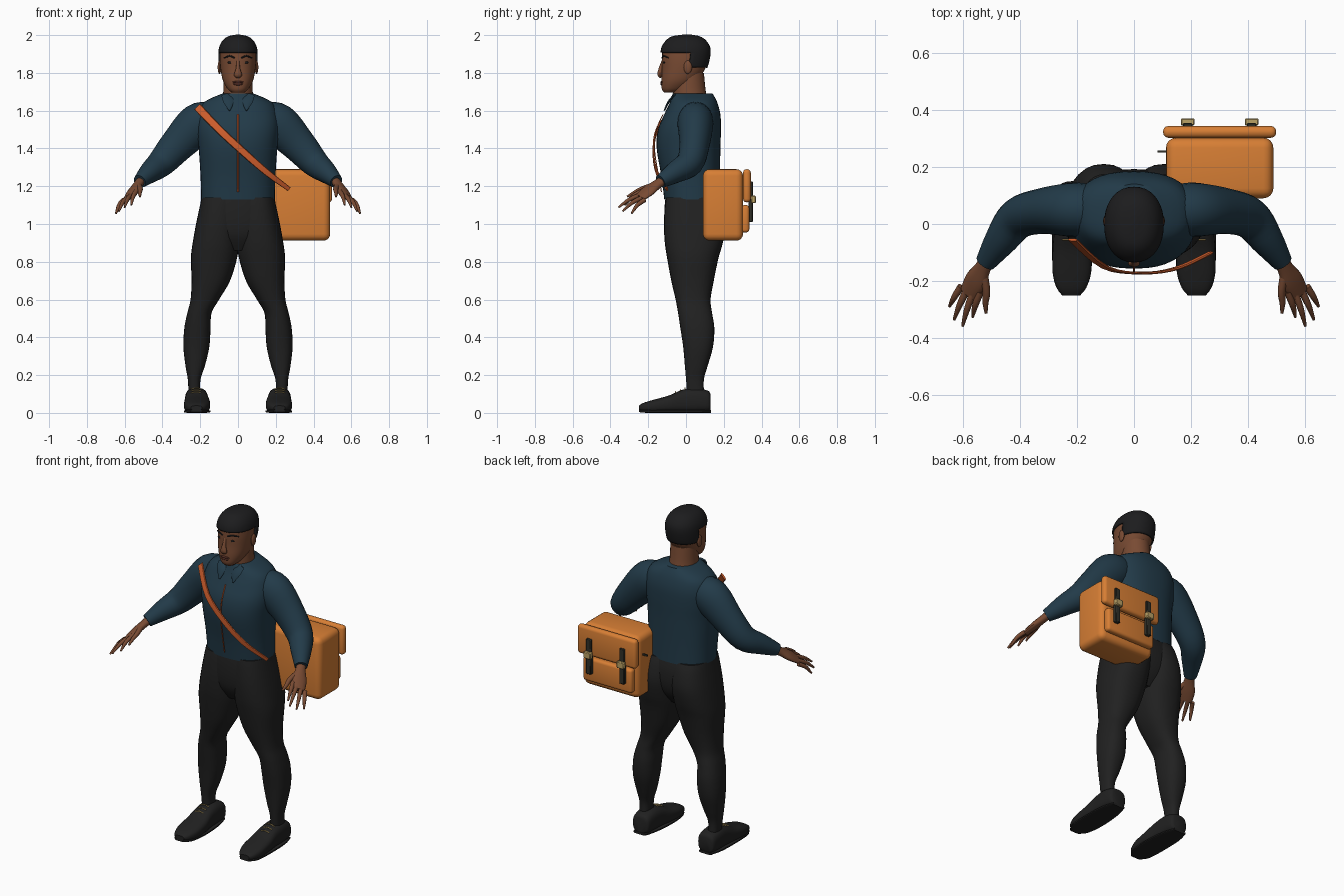
import bpy, bmesh, math
from mathutils import Vector


def colour(name, r, g, b):
    m = bpy.data.materials.new(name)
    m.diffuse_color = (r, g, b, 1)
    return m


SKIN = colour("brown skin", 0.19, 0.07, 0.033)
LIP = colour("dark lip", 0.10, 0.03, 0.02)
HAIR = colour("black hair", 0.012, 0.012, 0.013)
SHIRT = colour("navy cloth", 0.016, 0.043, 0.066)
BLACK = colour("black cloth", 0.015, 0.015, 0.015)
BAG = colour("orange leather", 0.68, 0.21, 0.035)
STRAP = colour("rust strap", 0.62, 0.11, 0.025)
GOLD = colour("brass", 0.5, 0.36, 0.13)
DARK = colour("dark leather", 0.03, 0.03, 0.022)


def finish(name, bm, mat):
    bmesh.ops.recalc_face_normals(bm, faces=bm.faces)
    me = bpy.data.meshes.new(name)
    bm.to_mesh(me)
    bm.free()
    me.materials.append(mat)
    ob = bpy.data.objects.new(name, me)
    bpy.context.collection.objects.link(ob)
    return ob


def spline(rows, steps):
    """Smooth interpolation through rows of numbers."""
    out = []
    for i in range(len(rows) - 1):
        p0, p1, p2 = rows[max(i - 1, 0)], rows[i], rows[i + 1]
        p3 = rows[min(i + 2, len(rows) - 1)]
        for k in range(steps):
            t = k / steps
            out.append([0.5 * (2 * b + (c - a) * t + (2 * a - 5 * b + 4 * c - d) * t * t
                               + (3 * b - a - 3 * c + d) * t ** 3)
                        for a, b, c, d in zip(p0, p1, p2, p3)])
    return out + [list(rows[-1])]


def skin_rings(rings):
    bm = bmesh.new()
    vs = [[bm.verts.new(p) for p in r] for r in rings]
    n = len(vs[0])
    for a, b in zip(vs, vs[1:]):
        for i in range(n):
            bm.faces.new((a[i], a[(i + 1) % n], b[(i + 1) % n], b[i]))
    bm.faces.new(vs[0])
    bm.faces.new(vs[-1])
    return bm


def oval(n, e):
    for i in range(n):
        a = 2 * math.pi * i / n
        c, s = math.cos(a), math.sin(a)
        yield (math.copysign(abs(c) ** (2 / e), c), math.copysign(abs(s) ** (2 / e), s))


def loft(rows, axis="z", side=1, steps=4, n=28, e=2.4):
    """Rows are (position, a0, a1, b0, b1): bounds of each cross-section."""
    rings = []
    for t, a0, a1, b0, b1 in spline(rows, steps):
        ring = []
        for c, s in oval(n, e):
            a = side * ((a0 + a1) / 2 + c * (a1 - a0) / 2)
            b = (b0 + b1) / 2 + s * (b1 - b0) / 2
            ring.append((a, b, t) if axis == "z" else (a, t, b))
        rings.append(ring)
    return skin_rings(rings)


def tube(rows, ref, side=1, steps=4, n=12, e=2.0):
    """Rows are (x, y, z, radius along ref, radius across it)."""
    pts = spline(rows, steps)
    rings = []
    for i, (x, y, z, rv, ru) in enumerate(pts):
        t = (Vector(pts[min(i + 1, len(pts) - 1)][:3]) - Vector(pts[max(i - 1, 0)][:3])).normalized()
        v = Vector(ref)
        v = (v - t * v.dot(t)).normalized()
        u = t.cross(v)
        ps = [Vector((x, y, z)) + v * (c * rv) + u * (s * ru) for c, s in oval(n, e)]
        rings.append([(p.x * side, p.y, p.z) for p in ps])
    return skin_rings(rings)


def box(name, x0, x1, y0, y1, z0, z1, bevel, mat, segs=3):
    bm = bmesh.new()
    bmesh.ops.create_cube(bm, size=1)
    for v in bm.verts:
        v.co = ((x0 + x1) / 2 + v.co.x * (x1 - x0), (y0 + y1) / 2 + v.co.y * (y1 - y0),
                (z0 + z1) / 2 + v.co.z * (z1 - z0))
    if bevel:
        bmesh.ops.bevel(bm, geom=bm.edges[:], offset=bevel, segments=segs, profile=0.5, affect="EDGES")
    return finish(name, bm, mat)


def ball(name, c, r, mat):
    bm = bmesh.new()
    bmesh.ops.create_uvsphere(bm, u_segments=14, v_segments=8, radius=1)
    for v in bm.verts:
        v.co = [c[i] + v.co[i] * r[i] for i in range(3)]
    return finish(name, bm, mat)


# Head and cropped hair grown from the same surface
head_rows = [(1.695, -.03, .03, -.115, -.06), (1.715, -.055, .055, -.128, 0), (1.76, -.08, .08, -.13, .06),
             (1.82, -.092, .092, -.127, .10), (1.88, -.096, .096, -.127, .118), (1.93, -.092, .092, -.122, .12),
             (1.965, -.075, .075, -.10, .10), (1.985, -.048, .048, -.07, .07), (1.993, -.012, .012, -.02, .03)]
finish("head", loft(head_rows, steps=6, n=36, e=2.2), SKIN)
hair = loft(head_rows, steps=6, n=36, e=2.2)
bald = [f for f in hair.faces if not (f.calc_center_median().z > 1.91 or
        (f.calc_center_median().y > 0.02 and f.calc_center_median().z > 1.835))]
bmesh.ops.delete(hair, geom=bald, context="FACES")
mod = finish("hair", hair, HAIR).modifiers.new("thickness", "SOLIDIFY")
mod.thickness, mod.offset = 0.009, 1
finish("neck", loft([(1.64, -.085, .085, -.065, .12), (1.70, -.078, .078, -.07, .105),
                     (1.80, -.075, .075, -.06, .095)], e=2), SKIN)

# Face
finish("nose", tube([(0, -.122, 1.865, .008, .006), (0, -.134, 1.825, .011, .01),
                     (0, -.138, 1.79, .021, .013), (0, -.13, 1.776, .013, .006)], (1, 0, 0)), SKIN)
ball("upper_lip", (0, -.128, 1.751), (.031, .008, .006), LIP)
ball("lower_lip", (0, -.128, 1.741), (.027, .008, .007), LIP)
for s, tag in ((-1, "right"), (1, "left")):
    finish(tag + "_brow", tube([(.016, -.126, 1.879, .004, .004), (.045, -.119, 1.889, .005, .005),
                                (.073, -.093, 1.88, .003, .004)], (0, 0, 1), s, n=8), HAIR)
    ball(tag + "_eye", (s * .041, -.115, 1.855), (.016, .006, .006), HAIR)
    ball(tag + "_ear", (s * .098, .01, 1.83), (.010, .022, .036), SKIN)

# Shirt body
finish("shirt", loft([(1.13, -.195, .195, -.115, .18), (1.25, -.198, .198, -.13, .18),
                      (1.40, -.208, .208, -.155, .182), (1.50, -.218, .218, -.148, .185),
                      (1.58, -.212, .212, -.115, .182), (1.645, -.18, .18, -.085, .165),
                      (1.692, -.08, .08, -.07, .14)], n=40), SHIRT)
finish("button_placket", tube([(0, -.13, 1.17, .004, .003), (0, -.15, 1.28, .004, .003),
                               (0, -.167, 1.40, .004, .003), (0, -.156, 1.5, .004, .003),
                               (0, -.122, 1.58, .004, .003)], (1, 0, 0), n=6), STRAP)

for s, tag in ((-1, "right"), (1, "left")):
    # Collar points, sleeves and hands
    finish(tag + "_collar", tube([(.07, -.06, 1.685, .02, .005), (.05, -.09, 1.65, .028, .006),
                                  (.045, -.115, 1.60, .004, .004)], (1, 0, 0), s, n=8), SHIRT)
    finish(tag + "_sleeve", tube([(.13, .05, 1.56, .085, .085), (.21, .05, 1.53, .095, .11),
                                  (.32, .045, 1.42, .08, .092), (.405, .02, 1.325, .072, .075),
                                  (.465, -.055, 1.275, .058, .058), (.52, -.135, 1.225, .036, .036)],
                                 (0, 1, 0), s, n=24), SHIRT)
    across = Vector((.75, .2, -.5))
    finish(tag + "_palm", tube([(.51, -.115, 1.235, .026, .024), (.53, -.155, 1.208, .03, .022),
                                (.555, -.20, 1.175, .042, .02), (.58, -.245, 1.14, .036, .014)],
                               across, s, n=16), SKIN)
    tips = ((.565, -.325, 1.10), (.60, -.357, 1.088), (.63, -.335, 1.068), (.646, -.288, 1.056))
    for i, tip in enumerate(tips):
        base = Vector((.572, -.228, 1.15)) + across * (.03 * (i - 1.5))
        mid = base.lerp(Vector(tip), .5) + Vector((.004, -.004, .008))
        finish(f"{tag}_finger_{i + 1}", tube([(*base, .013, .013), (*mid, .011, .011), (*tip, .005, .005)],
                                             across, s, n=10), SKIN)
    finish(tag + "_thumb", tube([(.53, -.17, 1.205, .018, .016), (.517, -.235, 1.185, .014, .013),
                                 (.52, -.275, 1.165, .011, .01), (.518, -.312, 1.145, .005, .005)],
                                across, s, n=10), SKIN)

    # Trouser legs
    finish(tag + "_leg", loft([(.11, .2, .262, .005, .095), (.18, .198, .266, 0, .095),
                               (.25, .175, .278, -.006, .115), (.35, .152, .289, -.015, .143),
                               (.45, .145, .284, -.03, .15), (.53, .14, .268, -.042, .138),
                               (.60, .10, .251, -.055, .13), (.70, .042, .246, -.078, .147),
                               (.82, .005, .249, -.10, .172), (.90, -.004, .24, -.112, .195),
                               (1.0, -.01, .222, -.117, .21), (1.09, -.01, .203, -.112, .195),
                               (1.14, -.01, .192, -.105, .175)], side=s), BLACK)

    # Shoes and laces
    finish(tag + "_shoe", loft([(.13, .18, .262, .012, .10), (.115, .165, .275, .004, .118),
                                (.05, .16, .28, 0, .132), (-.02, .157, .28, 0, .122),
                                (-.09, .148, .285, 0, .092), (-.17, .15, .285, 0, .07),
                                (-.225, .168, .27, .006, .053), (-.25, .19, .25, .014, .038)],
                               axis="y", side=s, e=2.8), BLACK)
    finish(tag + "_sole", loft([(.132, .18, .262, 0, .014), (.05, .157, .283, 0, .016),
                                (-.09, .146, .287, 0, .016), (-.2, .158, .28, 0, .016),
                                (-.25, .188, .252, .004, .016)], axis="y", side=s, e=4), BLACK)
    for i in range(3):
        y, z = -.005 - .025 * i, .133 - .0105 * i
        finish(f"{tag}_lace_{i + 1}", tube([(.195, y, z - .006, .003, .003), (.22, y, z, .003, .003),
                                            (.25, y, z - .007, .003, .003)], (0, 1, 0), s, n=6), GOLD)

# Trouser seat
finish("trouser_seat", loft([(.86, -.08, .08, -.06, .12), (.93, -.16, .16, -.10, .17),
                             (1.0, -.205, .205, -.113, .19), (1.08, -.203, .203, -.114, .19),
                             (1.145, -.192, .192, -.108, .175)], n=36), BLACK)

# Chest strap
finish("chest_strap", tube([(-.215, -.055, 1.62, .022, .005), (-.10, -.152, 1.50, .02, .005),
                            (.03, -.172, 1.38, .019, .005), (.15, -.155, 1.275, .017, .005),
                            (.27, -.10, 1.185, .012, .005)], (.67, 0, .74), n=8, e=4), STRAP)

# Satchel
box("bag_body", .112, .488, .09, .302, .912, 1.29, .035, BAG, 4)
box("bag_flap", .102, .498, .302, .343, 1.115, 1.29, .018, BAG)
box("bag_pocket", .135, .465, .29, .335, .955, 1.10, .016, BAG)
box("bag_stud", .082, .115, .25, .258, 1.17, 1.18, 0, DARK)
for i, x in enumerate((.188, .412)):
    box(f"bag_strap_{i + 1}", x - .017, x + .017, .33, .354, 1.01, 1.225, .004, DARK, 1)
    box(f"bag_buckle_{i + 1}", x - .024, x + .024, .345, .37, 1.11, 1.15, .004, GOLD, 1)

for ob in bpy.context.collection.objects:
    ob.select_set(True)
    bpy.context.view_layer.objects.active = ob
bpy.ops.object.shade_smooth_by_angle(angle=math.radians(40))
